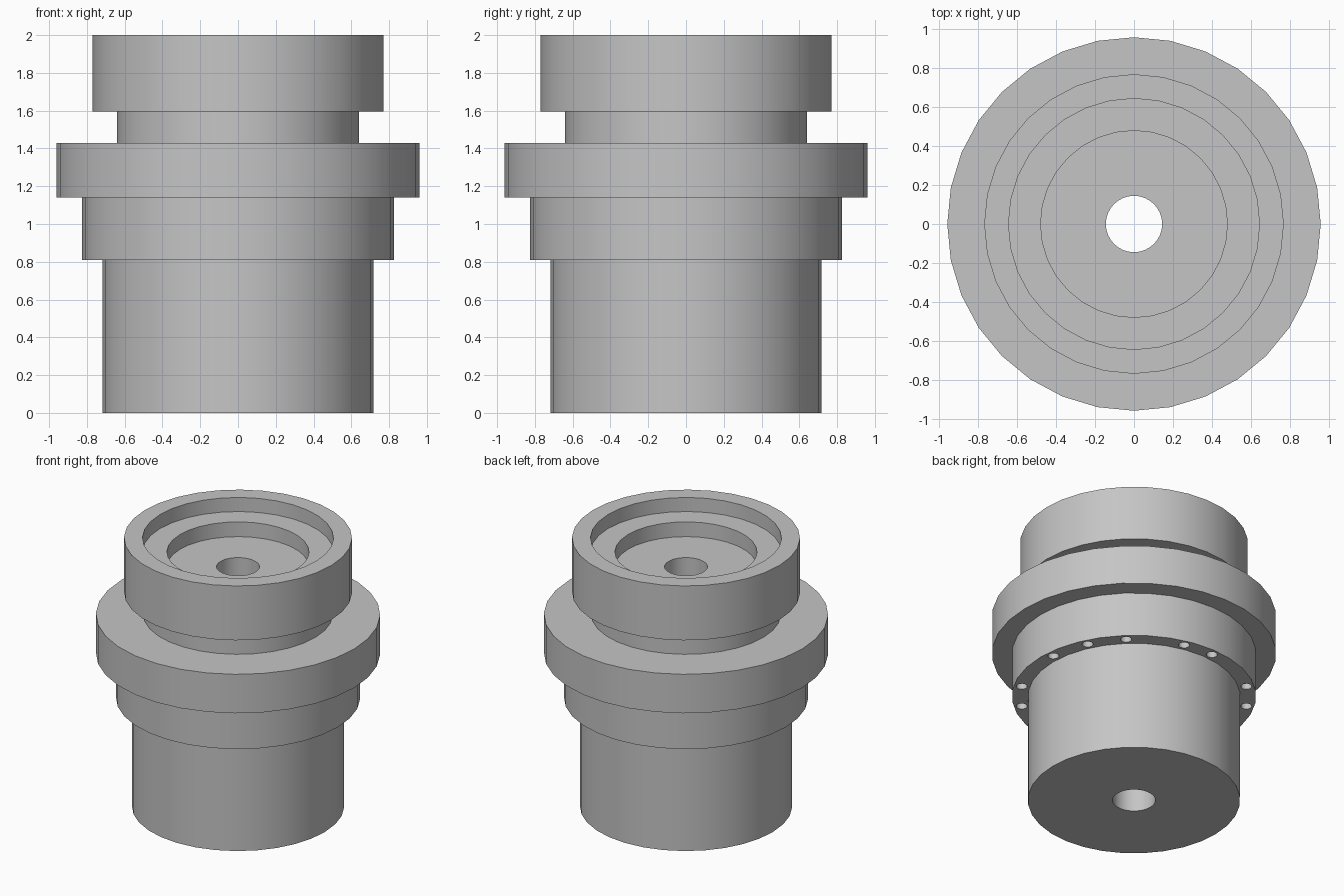
import bpy, bmesh
from math import sin, cos, radians, pi

cube = bpy.data.objects.get("Cube")
if cube:
    bpy.data.objects.remove(cube, do_unlink=True)

SIDES = 32
BORE = 0.145

metal = bpy.data.materials.new("plain_grey")
metal.use_nodes = True
GREY = (0.56, 0.56, 0.56, 1)
metal.diffuse_color = GREY
metal.node_tree.nodes["Principled BSDF"].inputs["Base Color"].default_value = GREY


def lathe(name, profile):
    """Turn a closed (radius, height) profile around the z axis."""
    bm = bmesh.new()
    rings = []
    for i in range(SIDES):
        a = 2 * pi * i / SIDES
        rings.append([bm.verts.new((r * sin(a), r * cos(a), z)) for r, z in profile])
    n = len(profile)
    for i in range(SIDES):
        here, there = rings[i], rings[(i + 1) % SIDES]
        for j in range(n):
            k = (j + 1) % n
            bm.faces.new((here[j], here[k], there[k], there[j]))
    bmesh.ops.recalc_face_normals(bm, faces=bm.faces)
    mesh = bpy.data.meshes.new(name)
    bm.to_mesh(mesh)
    bm.free()
    mesh.materials.append(metal)
    ob = bpy.data.objects.new(name, mesh)
    bpy.context.collection.objects.link(ob)
    return ob


def ring(name, inner, outer, low, high):
    return lathe(name, [(inner, low), (outer, low), (outer, high), (inner, high)])


# Stacked turned parts, bottom to top
BODY = 0.717
body = ring("body", BORE, BODY, 0, 1.43)
collar = ring("collar", BODY, 0.825, 0.81, 1.14)
flange = ring("flange", BODY, 0.96, 1.14, 1.43)
neck = ring("neck", BORE, 0.64, 1.43, 1.595)

# Head with two stepped recesses
head = lathe("head", [(BORE, 1.595), (0.77, 1.595), (0.77, 2), (0.645, 2),
                      (0.645, 1.895), (0.48, 1.895), (0.48, 1.785), (BORE, 1.785)])

# Small blind holes in the underside of the collar, repeated every half turn
drill_mesh = bpy.data.meshes.new("hole_cutter")
bm = bmesh.new()
for half in (0, 180):
    for angle in (-50, -30, 5, 26, 46, 76, 93):
        a = radians(angle + half)
        made = bmesh.ops.create_cone(bm, cap_ends=True, segments=12,
                                     radius1=0.038, radius2=0.038, depth=0.5)
        bmesh.ops.translate(bm, verts=made["verts"],
                            vec=(0.77 * cos(a), 0.77 * sin(a), 0.81))
bm.to_mesh(drill_mesh)
bm.free()
drill_mesh.materials.append(metal)
drill = bpy.data.objects.new("hole_cutter", drill_mesh)
drill.hide_render = True
bpy.context.collection.objects.link(drill)

cut = collar.modifiers.new("holes", "BOOLEAN")
cut.operation = "DIFFERENCE"
cut.solver = "EXACT"
cut.object = drill
bpy.context.view_layer.objects.active = collar
bpy.ops.object.modifier_apply(modifier=cut.name)
bpy.data.objects.remove(drill, do_unlink=True)

# Smooth walls, sharp rims
bpy.ops.object.select_all(action="DESELECT")
for ob in (body, collar, flange, neck, head):
    ob.select_set(True)
bpy.context.view_layer.objects.active = body
bpy.ops.object.shade_smooth_by_angle(angle=radians(35))
